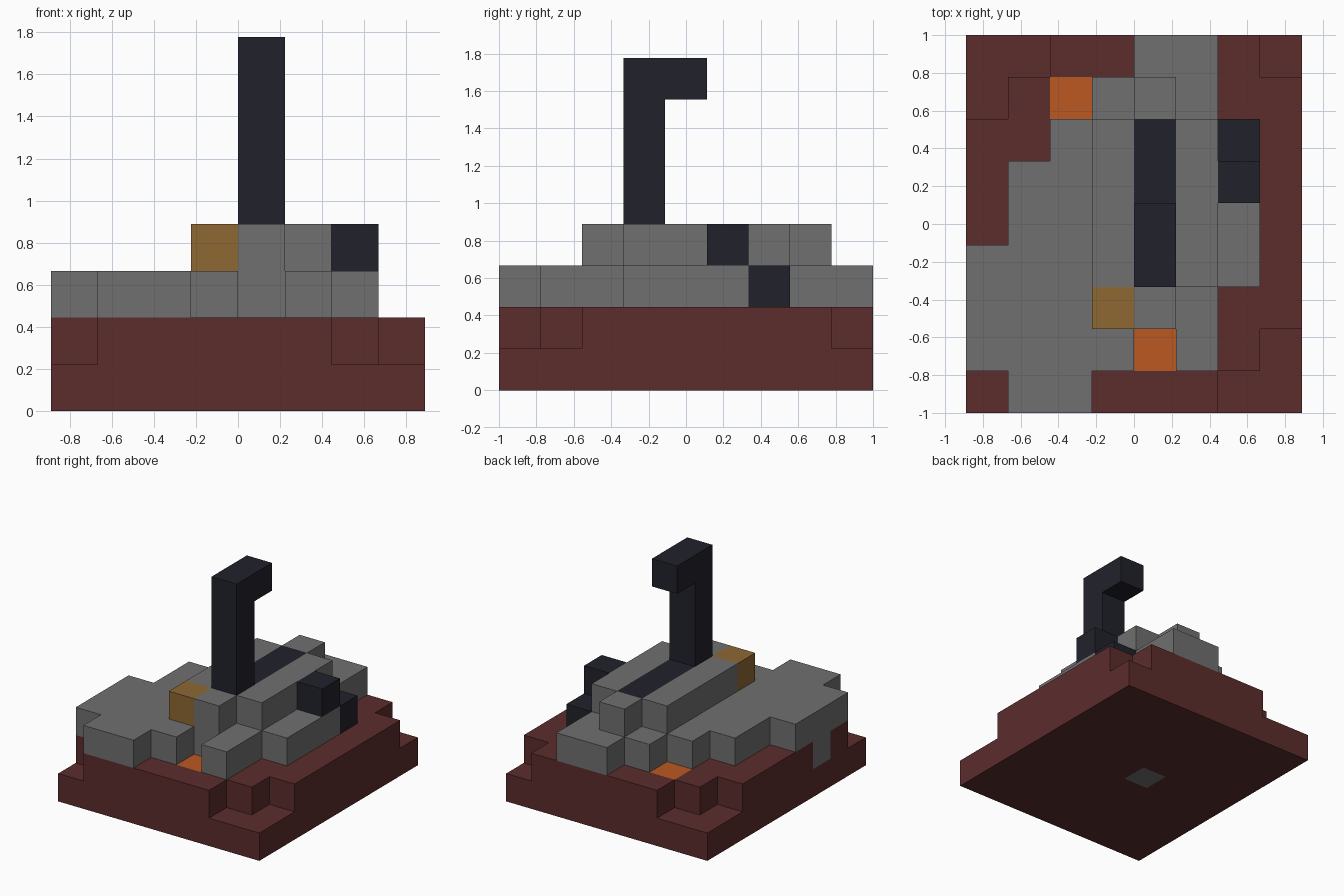
import bpy
import bmesh
from mathutils import Vector

cube = bpy.data.objects.get("Cube")
if cube:
    bpy.data.objects.remove(cube)

NX, NY = 8, 9          # block grid
S = 2 / NY             # block size


def material(name, rgb):
    linear = [((c / 255 + 0.055) / 1.055) ** 2.4 for c in rgb] + [1]
    m = bpy.data.materials.new(name)
    m.use_nodes = True
    m.diffuse_color = linear
    m.node_tree.nodes["Principled BSDF"].inputs["Base Color"].default_value = linear
    return m


red = material("dark_red", (92, 44, 44))
grey = material("stone_grey", (112, 112, 112))
dark = material("charcoal", (33, 33, 43))
gold = material("dull_gold", (142, 104, 52))
orange = material("orange", (188, 89, 34))

cells = {}             # block position -> part name
parts = {}             # part name -> material


def plan(name, mat, z, rows):
    """Fill one layer from a floor plan, rows listed from back to front."""
    parts[name] = mat
    for r, row in enumerate(rows):
        for x, mark in enumerate(row):
            if mark == "#":
                cells[x, NY - 1 - r, z] = name


def box(name, mat, start, size=(1, 1, 1)):
    """Fill a box of blocks; later parts replace earlier ones."""
    parts[name] = mat
    for x in range(size[0]):
        for y in range(size[1]):
            for z in range(size[2]):
                cells[start[0] + x, start[1] + y, start[2] + z] = name


def build(name, mat):
    """Make the part's outer skin, leaving out faces between blocks."""
    bm = bmesh.new()
    for cell in [c for c, owner in cells.items() if owner == name]:
        for axis in range(3):
            for sign in (-1, 1):
                n = Vector((0, 0, 0))
                n[axis] = sign
                if tuple(int(c + d) for c, d in zip(cell, n)) in cells:
                    continue
                u = Vector((0, 0, 0))
                u[(axis + 1) % 3] = 1
                v = n.cross(u)
                mid = Vector(cell) + Vector((0.5, 0.5, 0.5)) + n / 2
                corners = [mid + (u * a + v * b) / 2
                           for a, b in ((-1, -1), (1, -1), (1, 1), (-1, 1))]
                bm.faces.new([bm.verts.new((p - Vector((NX / 2, NY / 2, 0))) * S)
                              for p in corners])
    bmesh.ops.remove_doubles(bm, verts=bm.verts[:], dist=S / 100)
    bmesh.ops.dissolve_limit(bm, angle_limit=0.01, verts=bm.verts[:], edges=bm.edges[:])
    mesh = bpy.data.meshes.new(name)
    bm.to_mesh(mesh)
    bm.free()
    mesh.materials.append(mat)
    bpy.context.collection.objects.link(bpy.data.objects.new(name, mesh))


# Base: full slab, then a step with notched corners
box("base_slab", red, (0, 0, 0), (NX, NY, 1))
plan("base_step", red, 1, [
    "..#####.",
    ".#######",
    "########",
    "########",
    "########",
    "########",
    "########",
    "#######.",
    ".#####..",
])
box("bottom_stone", grey, (3, 4, 0))
box("side_stone", grey, (0, 2, 1))
box("front_ember", orange, (4, 1, 1))
box("back_ember", orange, (2, 7, 1))

# Stone deck
plan("deck", grey, 2, [
    "....##..",
    "...###..",
    "..####..",
    ".######.",
    ".######.",
    "#######.",
    "######..",
    "####.#..",
    ".##.....",
])

# Raised ridge around a dark channel
box("right_ridge", grey, (3, 3, 3), (1, 4, 1))
box("left_ridge", grey, (5, 3, 3), (1, 4, 1))
box("front_ridge_block", grey, (4, 2, 3))
box("back_ridge_block", grey, (4, 7, 3))
box("channel", dark, (4, 3, 3), (1, 4, 1))
box("gold_block", gold, (3, 2, 3))
box("upper_side_block", dark, (6, 5, 3))
box("lower_side_block", dark, (6, 6, 2))

# Hooked post
box("post", dark, (4, 3, 4), (1, 1, 4))
box("post_hook", dark, (4, 4, 7))

for part_name, part_mat in parts.items():
    build(part_name, part_mat)
